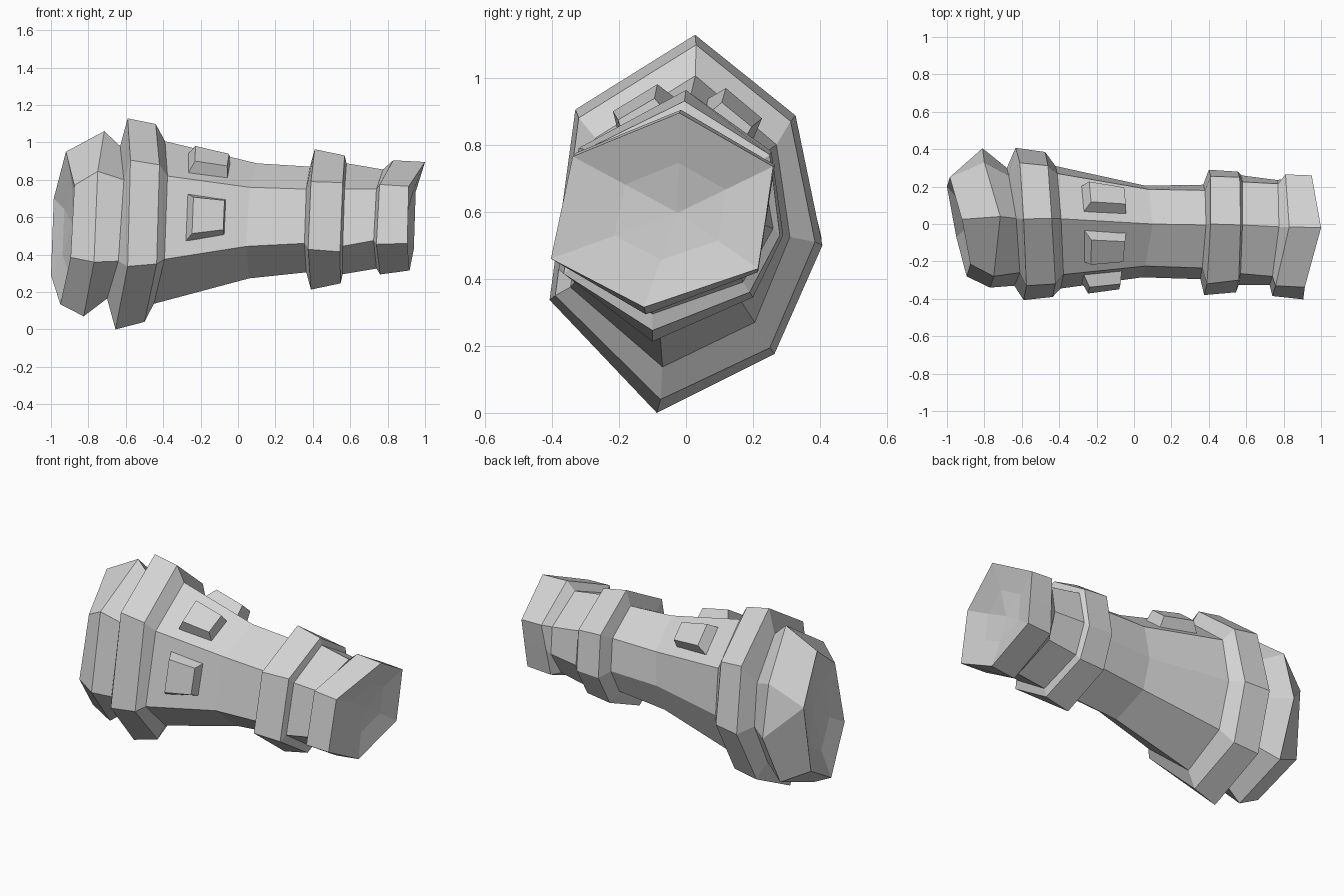
import bpy, bmesh
from mathutils import Vector

grey = bpy.data.materials.new("stone_grey")
grey.diffuse_color = (0.65, 0.65, 0.65, 1)


def finish(name, bm):
    bmesh.ops.remove_doubles(bm, verts=bm.verts, dist=0.0005)
    me = bpy.data.meshes.new(name)
    bm.to_mesh(me)
    bm.free()
    me.materials.append(grey)
    ob = bpy.data.objects.new(name, me)
    bpy.context.collection.objects.link(ob)


def ring(*pts):
    """Seven corners: top, back upper, back, back lower, bottom, front lower, front upper."""
    return [Vector(p) for p in pts]


def loft(name, rings):
    bm = bmesh.new()
    rows = [[bm.verts.new(p) for p in r] for r in rings]
    for a, b in zip(rows, rows[1:]):
        for i in range(7):
            j = (i + 1) % 7
            bm.faces.new((a[i], b[i], b[j], a[j]))
    finish(name, bm)


def dent(r, scale, dx):
    """Shrunken copy of a ring, pushed along x; scale 0 closes the end."""
    c = sum(r, Vector()) / 7
    return [c + (p - c) * scale + Vector((dx, 0, 0)) for p in r]


def stud(name, a, b, i):
    """Tapered block raised from side i of the span between rings a and b."""
    j = (i + 1) % 7

    def at(u, v):
        return a[i].lerp(b[i], u).lerp(a[j].lerp(b[j], u), v)
    n = (at(1, .5) - at(0, .5)).cross(at(.5, 1) - at(.5, 0)).normalized()
    bm = bmesh.new()
    low = [bm.verts.new(at(u, v) - n * .02)
           for u, v in ((.24, .18), (.73, .22), (.73, .78), (.24, .82))]
    top = [bm.verts.new(at(u, v) + n * .065)
           for u, v in ((.31, .26), (.69, .28), (.69, .72), (.31, .74))]
    bm.faces.new(top)
    bm.faces.new(low[::-1])
    for k in range(4):
        m = (k + 1) % 4
        bm.faces.new((low[k], low[m], top[m], top[k]))
    finish(name, bm)


# cross sections from the bulb end to the cap end
bulb_end = ring((-.92, .025, .95), (-.985, .25, .70), (-.985, .25, .70), (-1, .20, .29),
                (-.95, -.07, .134), (-.895, -.28, .385), (-.875, -.215, .77))
bulb_wide = ring((-.715, .04, 1.06), (-.80, .33, .83), (-.81, .405, .52), (-.83, .26, .20),
                 (-.825, -.08, .07), (-.77, -.34, .36), (-.75, -.28, .845))
valley = ring((-.63, .03, .98), (-.67, .26, .77), (-.68, .30, .52), (-.70, .20, .27),
              (-.70, -.07, .165), (-.64, -.33, .365), (-.61, -.26, .80))
collar_a = ring((-.59, .027, 1.128), (-.61, .327, .887), (-.633, .407, .50), (-.67, .264, .176),
                (-.655, -.087, 0), (-.59, -.407, .337), (-.575, -.33, .905))
collar_b = ring((-.44, .03, 1.098), (-.46, .312, .87), (-.475, .385, .51), (-.51, .25, .194),
                (-.50, -.076, .04), (-.435, -.39, .35), (-.42, -.32, .88))
body_a = ring((-.39, .028, 1.006), (-.41, .27, .80), (-.42, .31, .525), (-.44, .205, .27),
              (-.45, -.07, .137), (-.393, -.345, .375), (-.377, -.27, .82))
body_m = ring((.10, 0, .888), (.08, .185, .74), (.06, .205, .54), (.05, .14, .37),
              (.06, -.08, .273), (.045, -.285, .444), (.06, -.225, .76))
body_b = ring((.385, -.005, .87), (.38, .18, .74), (.37, .21, .55), (.36, .14, .40),
              (.365, -.09, .305), (.355, -.295, .46), (.365, -.235, .75))
band_a = ring((.41, 0, .963), (.41, .255, .78), (.40, .29, .53), (.385, .20, .345),
              (.39, -.10, .213), (.375, -.38, .428), (.39, -.32, .79))
band_b = ring((.57, -.005, .93), (.565, .25, .77), (.555, .28, .53), (.545, .19, .36),
              (.548, -.10, .246), (.545, -.365, .415), (.56, -.30, .785))
neck_a = ring((.58, -.005, .888), (.58, .225, .75), (.575, .26, .55), (.56, .17, .39),
              (.56, -.10, .295), (.56, -.325, .445), (.57, -.265, .75))
neck_b = ring((.775, -.015, .855), (.77, .215, .72), (.765, .235, .56), (.745, .16, .42),
              (.74, -.11, .325), (.725, -.325, .475), (.74, -.28, .75))
cap_a = ring((.83, -.015, .904), (.81, .265, .74), (.795, .24, .58), (.78, .215, .42),
             (.76, -.12, .294), (.74, -.385, .455), (.757, -.33, .775))
cap_b = ring((1.0, -.02, .895), (.95, .26, .735), (.945, .238, .58), (.94, .215, .43),
             (.917, -.125, .315), (.905, -.403, .46), (.913, -.338, .765))

loft("bulb", [dent(bulb_end, 0, .06), dent(bulb_end, .6, .04), bulb_end, bulb_wide, valley])
loft("collar", [valley, collar_a, collar_b, body_a])
loft("body", [body_a, body_m, body_b])
loft("band", [body_b, band_a, band_b, neck_a])
loft("neck", [neck_a, neck_b])
loft("cap", [neck_b, cap_a, cap_b, dent(cap_b, .5, -.03), dent(cap_b, 0, -.04)])

# raised studs on the upper and front sides of the body
stud("stud_back", body_a, body_m, 0)
stud("stud_front", body_a, body_m, 5)
stud("stud_top", body_a, body_m, 6)
